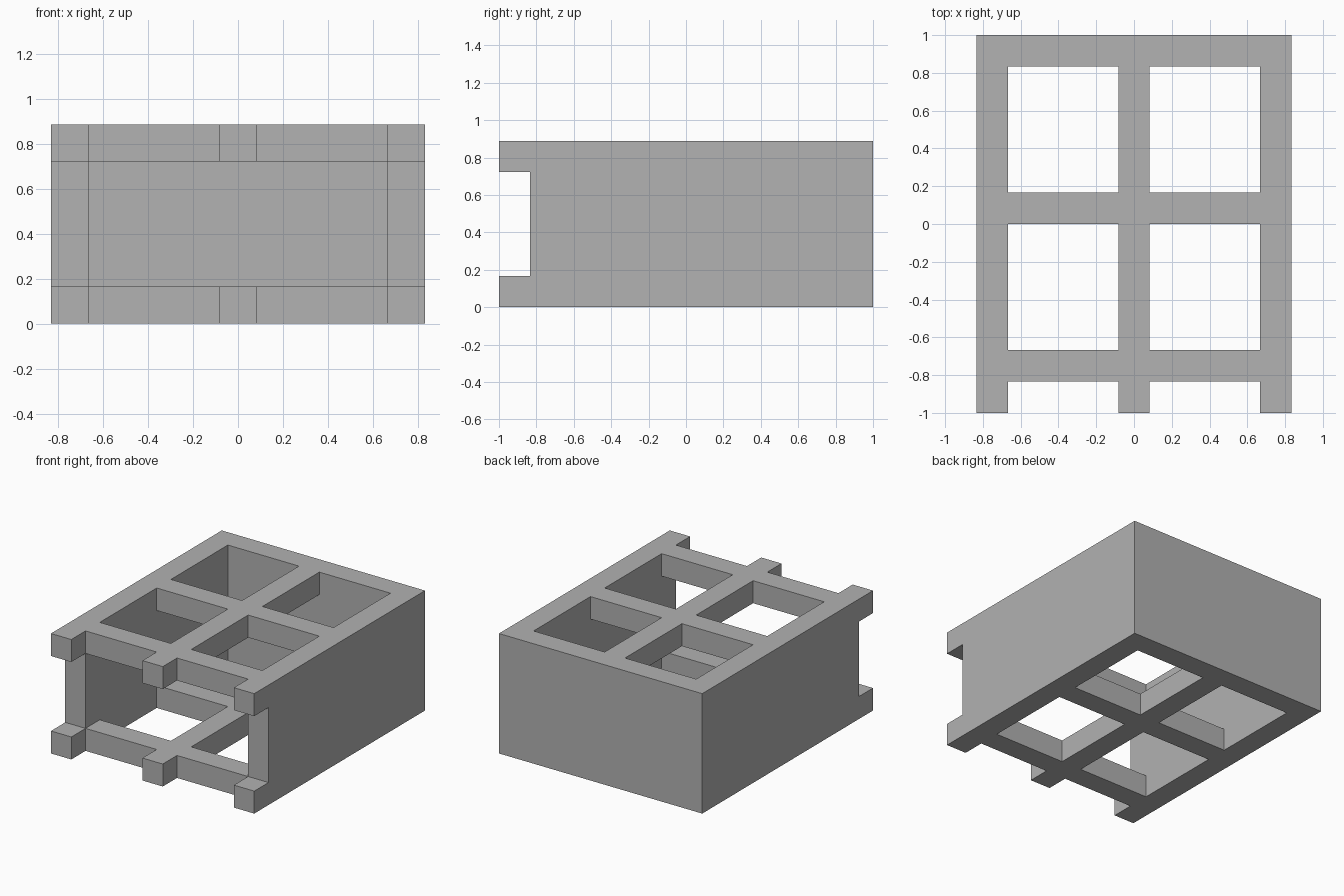
import bpy
import bmesh
from mathutils import Vector

cube = bpy.data.objects.get("Cube")
if cube:
    bpy.data.objects.remove(cube, do_unlink=True)

BAR = 1 / 6                      # thickness of every bar and wall
W, D, H = 5 * BAR, 1.0, 8 / 9    # half width, half depth, full height

grey = bpy.data.materials.new("plain grey")
grey.use_nodes = True
grey.diffuse_color = (0.445, 0.445, 0.445, 1)
grey.node_tree.nodes["Principled BSDF"].inputs["Base Color"].default_value = grey.diffuse_color

parts = []                       # (low corner, high corner) of each block


def block(x0, x1, y0, y1, z0, z1):
    parts.append((Vector((x0, y0, z0)), Vector((x1, y1, z1))))


# Top and bottom lattices: three long rails, three cross bars
for z in (0, H - BAR):
    for x in (-W, -BAR / 2, W - BAR):
        block(x, x + BAR, -D, D, z, z + BAR)
    for y in (-D + BAR, 0, D - BAR):
        block(-W, W, y, y + BAR, z, z + BAR)

# Side walls, set back from the rail ends, and the back wall
for x in (-W, W - BAR):
    block(x, x + BAR, -D + BAR, D, 0, H)
block(-W, W, D - BAR, D, 0, H)


def fused_solid(name, blocks):
    """Join blocks into one clean skin with no inner faces."""
    cuts = [sorted({round(c[i], 5) for b in blocks for c in b}) for i in range(3)]
    sizes = [len(c) - 1 for c in cuts]

    def filled(cell):
        if any(not 0 <= cell[i] < sizes[i] for i in range(3)):
            return False
        mid = [(cuts[i][cell[i]] + cuts[i][cell[i] + 1]) / 2 for i in range(3)]
        return any(all(lo[i] < mid[i] < hi[i] for i in range(3)) for lo, hi in blocks)

    bm = bmesh.new()
    cells = [(i, j, k) for i in range(sizes[0]) for j in range(sizes[1])
             for k in range(sizes[2])]
    for cell in filter(filled, cells):
        for axis in range(3):
            for side in (0, 1):
                beyond = list(cell)
                beyond[axis] += 2 * side - 1
                if filled(beyond):
                    continue
                u, v = (axis + 1) % 3, (axis + 2) % 3
                ring = []
                for du, dv in ((0, 0), (1, 0), (1, 1), (0, 1)):
                    index = list(cell)
                    index[axis] += side
                    index[u] += du
                    index[v] += dv
                    ring.append(bm.verts.new([cuts[i][index[i]] for i in range(3)]))
                bm.faces.new(ring if side else ring[::-1])
    bmesh.ops.remove_doubles(bm, verts=bm.verts[:], dist=0.0001)
    bmesh.ops.recalc_face_normals(bm, faces=bm.faces[:])

    mesh = bpy.data.meshes.new(name)
    bm.to_mesh(mesh)
    bm.free()
    mesh.materials.append(grey)
    obj = bpy.data.objects.new(name, mesh)
    bpy.context.collection.objects.link(obj)
    return obj


fused_solid("open_lattice_box", parts)
